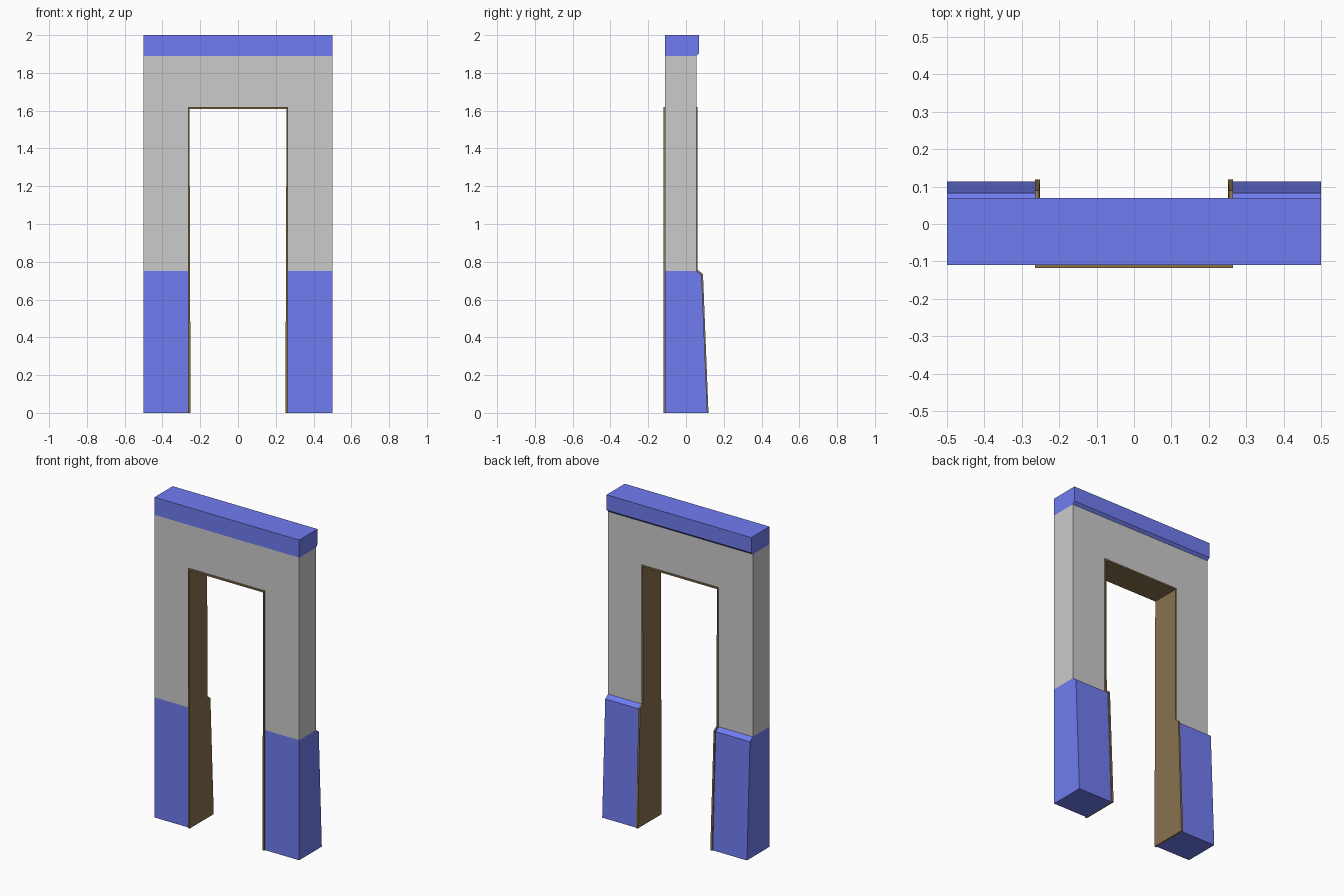
import bpy, bmesh

if "Cube" in bpy.data.objects:
    bpy.data.objects.remove(bpy.data.objects["Cube"])


def material(name, rgb):
    m = bpy.data.materials.new(name)
    m.diffuse_color = (*rgb, 1)
    m.use_nodes = True
    m.node_tree.nodes["Principled BSDF"].inputs["Base Color"].default_value = m.diffuse_color
    return m


BLUE = material("blue_paint", (0.16, 0.20, 0.87))
BROWN = material("dark_wood", (0.25, 0.17, 0.08))


def prism(name, outline, axis, a, b, mat=None, hidden=None, edit=None, mirror=False):
    """Extrude a 2D outline along x (outline = y,z) or y (outline = x,z)."""
    bm = bmesh.new()
    rings = []
    for d in (a, b):
        rings.append([bm.verts.new((d, u, z) if axis == 'x' else (u, d, z))
                      for u, z in outline])
    n = len(outline)
    bm.faces.new(rings[0])
    bm.faces.new(rings[1][::-1])
    for i in range(n):
        j = (i + 1) % n
        bm.faces.new((rings[0][i], rings[1][i], rings[1][j], rings[0][j]))
    bmesh.ops.recalc_face_normals(bm, faces=bm.faces)
    if edit:
        for v in bm.verts:
            edit(v.co)
    bm.normal_update()
    # drop faces buried against neighbouring parts
    if hidden:
        gone = [f for f in bm.faces if hidden(f.calc_center_median(), f.normal)]
        bmesh.ops.delete(bm, geom=gone, context='FACES')
    me = bpy.data.meshes.new(name)
    bm.to_mesh(me)
    bm.free()
    ob = bpy.data.objects.new(name, me)
    bpy.context.collection.objects.link(ob)
    if mat:
        me.materials.append(mat)
    if mirror:
        ob.modifiers.new("mirror", 'MIRROR')
    return ob


HALF, OPEN, HEAD = 0.5, 0.26, 1.615      # wall half width, opening half width, opening height
FRONT, BACK = -0.11, 0.055
DADO, CORNICE = 0.75, 1.89

# grey upper wall, U-shaped around the opening
prism("upper_wall",
      [(-HALF, DADO), (-OPEN, DADO), (-OPEN, HEAD), (OPEN, HEAD),
       (OPEN, DADO), (HALF, DADO), (HALF, CORNICE), (-HALF, CORNICE)],
      'y', FRONT, BACK,
      hidden=lambda c, n: abs(n.y) < 0.5 and abs(c.x) < HALF - 0.01)

# blue sloping lower wall on both sides
prism("lower_wall",
      [(FRONT, 0), (0.113, 0), (0.083, 0.73), (BACK, DADO), (FRONT, DADO)],
      'x', OPEN, HALF, BLUE, mirror=True,
      hidden=lambda c, n: n.x < -0.9 or n.z > 0.99)

# blue top band with a small chamfered overhang at the back
prism("top_band",
      [(FRONT, CORNICE), (BACK, CORNICE), (0.07, 1.905), (0.07, 2), (FRONT, 2)],
      'x', -HALF, HALF, BLUE,
      hidden=lambda c, n: n.z < -0.99)


# door lining: jambs follow the wall profile and taper slightly inward at the foot
def taper(co):
    if co.x < 0.26:
        co.x = 0.251 + 0.006 * co.z / 1.62


TF, TB = -0.118, 0.062
prism("door_jamb",
      [(TF, 0), (0.119, 0), (0.09, 0.735), (TB, 0.757), (TB, 1.62), (TF, 1.62)],
      'x', 0.251, 0.264, BROWN, edit=taper, mirror=True)
prism("door_head",
      [(TF, 1.61), (TB, 1.61), (TB, 1.62), (TF, 1.62)],
      'x', -0.257, 0.257, BROWN,
      hidden=lambda c, n: abs(n.x) > 0.9)
